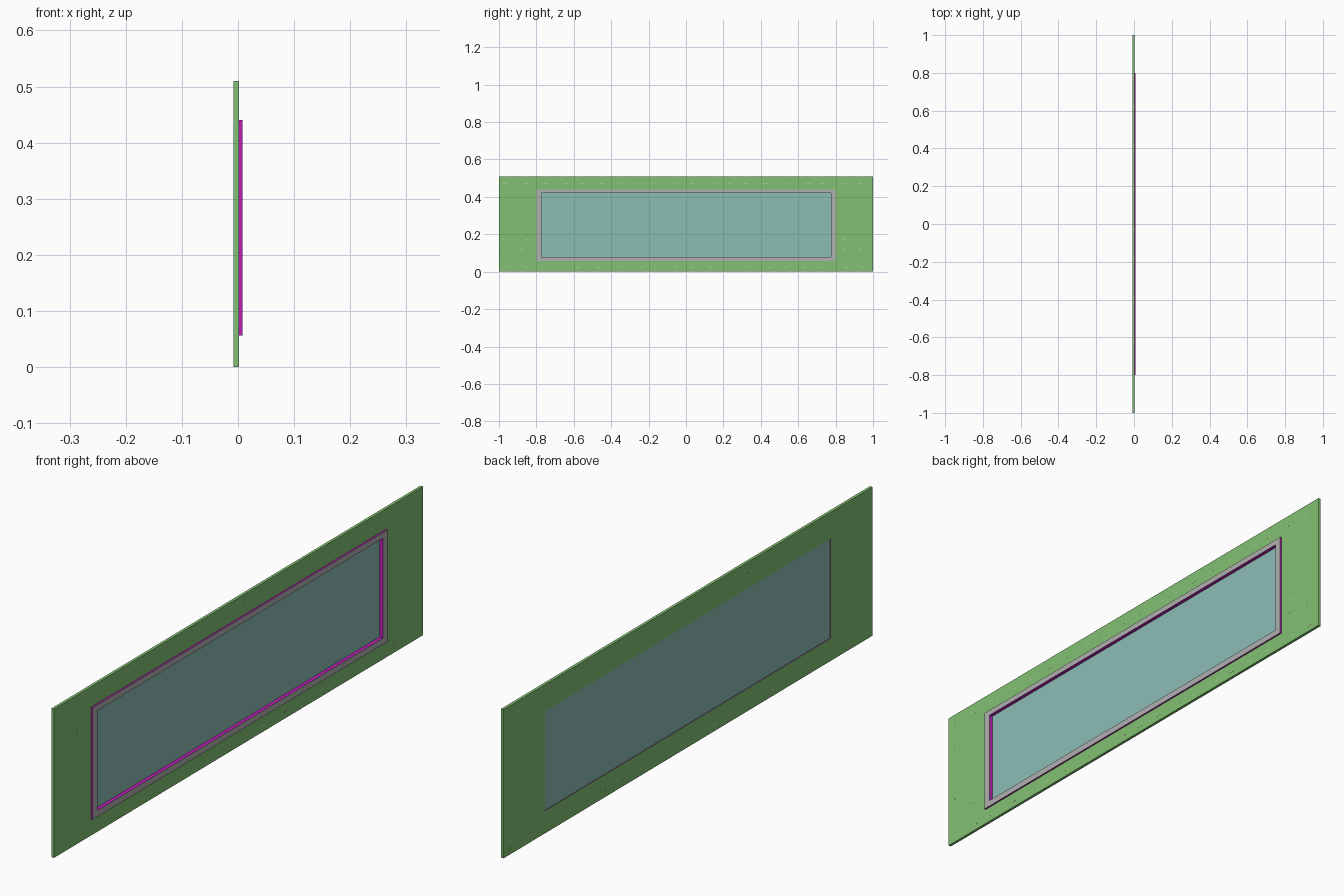
import bpy, bmesh, random

if "Cube" in bpy.data.objects:
    bpy.data.objects.remove(bpy.data.objects["Cube"])

random.seed(4)


def lin(c):
    c /= 255
    return c / 12.92 if c <= 0.04045 else ((c + 0.055) / 1.055) ** 2.4


def material(name, r, g, b):
    m = bpy.data.materials.new(name)
    m.diffuse_color = (lin(r), lin(g), lin(b), 1)
    m.use_nodes = True
    m.node_tree.nodes["Principled BSDF"].inputs["Base Color"].default_value = m.diffuse_color
    return m


green = material("wall green", 130, 192, 115)
pale = material("pale green", 166, 204, 142)
glass = material("glass teal", 140, 189, 181)
grey = material("frame grey", 176, 176, 176)
magenta = material("trim magenta", 190, 30, 185)


def finish(name, bm, mats):
    bmesh.ops.recalc_face_normals(bm, faces=bm.faces)
    me = bpy.data.meshes.new(name)
    bm.to_mesh(me)
    bm.free()
    for m in mats:
        me.materials.append(m)
    ob = bpy.data.objects.new(name, me)
    bpy.context.collection.objects.link(ob)
    return ob


def add_box(bm, x0, x1, y0, y1, z0, z1):
    vs = bmesh.ops.create_cube(bm, size=1)["verts"]
    for v in vs:
        v.co = (x1 if v.co.x > 0 else x0, y1 if v.co.y > 0 else y0,
                z1 if v.co.z > 0 else z0)


def add_ring(bm, x0, x1, outer, inner):
    """Rectangular ring extruded along x; rectangles are (y0, y1, z0, z1)."""
    def loop(x, r):
        return [bm.verts.new((x, y, z)) for y, z in
                ((r[0], r[2]), (r[1], r[2]), (r[1], r[3]), (r[0], r[3]))]
    loops = [loop(x0, outer), loop(x1, outer), loop(x1, inner), loop(x0, inner)]
    for k in range(4):
        a, b = loops[k], loops[(k + 1) % 4]
        for i in range(4):
            j = (i + 1) % 4
            bm.faces.new((a[i], a[j], b[j], b[i]))


HOLE = (-0.772, 0.775, 0.078, 0.42)
FRAME = (-0.8, 0.8, 0.056, 0.44)
WALL = (-1, 1, 0, 0.51)
BACK, FRONT, LIP = -0.008, 0.002, 0.008

# Wall panel with window opening; the reveal inside the opening is trim coloured
bm = bmesh.new()
add_ring(bm, BACK, FRONT, WALL, HOLE)
for f in bm.faces:
    c = f.calc_center_median()
    inside = abs(c.y) < 0.9 and 0.05 < c.z < 0.45
    f.material_index = 1 if inside and all(
        HOLE[0] - 1e-4 < v.co.y < HOLE[1] + 1e-4 and
        HOLE[2] - 1e-4 < v.co.z < HOLE[3] + 1e-4 for v in f.verts) else 0
finish("wall_panel", bm, [green, magenta])

# Raised window frame: grey face, magenta edges
bm = bmesh.new()
add_ring(bm, FRONT, LIP, FRAME, HOLE)
bm.normal_update()
for f in bm.faces:
    f.material_index = 0 if abs(f.normal.x) > 0.5 else 1
finish("window_frame", bm, [grey, magenta])

# Window pane set back in the opening
bm = bmesh.new()
add_box(bm, -0.0065, -0.005, *HOLE)
finish("window_pane", bm, [glass])

# Faint pale flecks in rows on both wall faces
bm = bmesh.new()
for z in (0.02, 0.12, 0.17, 0.375, 0.47):
    for x0, x1 in ((BACK - 0.0002, BACK), (FRONT, FRONT + 0.0002)):
        for i in range(20):
            y = -0.96 + i * 0.1 + random.uniform(-0.02, 0.02)
            w = random.uniform(0.01, 0.025)
            if 0.05 < z < 0.45 and abs(y) < 0.83:
                continue
            add_box(bm, x0, x1, y - w / 2, y + w / 2, z, z + 0.004)
finish("wall_flecks", bm, [pale])
